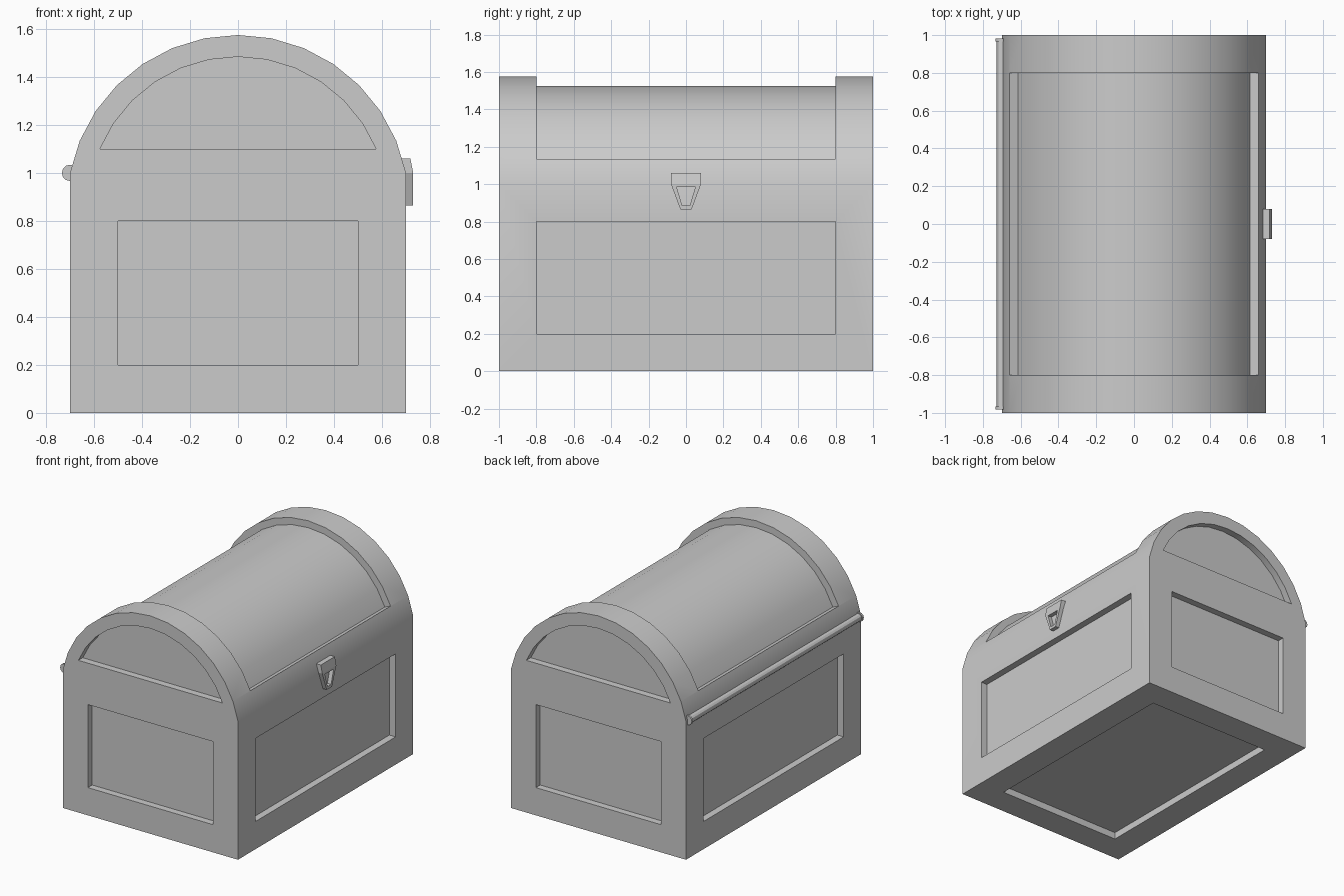
import bpy, bmesh, math

if "Cube" in bpy.data.objects:
    bpy.data.objects.remove(bpy.data.objects["Cube"])

R, CZ, STEP = 0.7137, 0.8608, math.radians(11.25)   # lid is part of a 32-sided circle


def loft(name, rings):
    """Closed solid through a list of equal-length vertex rings."""
    bm = bmesh.new()
    rows = [[bm.verts.new(p) for p in ring] for ring in rings]
    n = len(rows[0])
    for a, b in zip(rows, rows[1:]):
        for i in range(n):
            bm.faces.new((a[i], a[(i + 1) % n], b[(i + 1) % n], b[i]))
    bm.faces.new(rows[0])
    bm.faces.new(rows[-1])
    bmesh.ops.recalc_face_normals(bm, faces=bm.faces)
    mesh = bpy.data.meshes.new(name)
    bm.to_mesh(mesh)
    bm.free()
    obj = bpy.data.objects.new(name, mesh)
    bpy.context.collection.objects.link(obj)
    return obj


def prism(name, xz, y0, y1):
    return loft(name, [[(x, y, z) for x, z in xz] for y in (y0, y1)])


def box(name, x0, x1, y0, y1, z0, z1):
    return prism(name, [(x0, z0), (x1, z0), (x1, z1), (x0, z1)], y0, y1)


def arc(r, k0, k1):
    return [(r * math.cos(k * STEP), CZ + r * math.sin(k * STEP)) for k in range(k0, k1 + 1)]


def activate(obj):
    bpy.ops.object.select_all(action='DESELECT')
    obj.select_set(True)
    bpy.context.view_layer.objects.active = obj


def carve(obj, cutter):
    cutter.hide_render = True
    mod = obj.modifiers.new("recess", 'BOOLEAN')
    mod.operation, mod.solver, mod.object = 'DIFFERENCE', 'EXACT', cutter
    activate(obj)
    bpy.ops.object.modifier_apply(modifier=mod.name)
    bpy.data.objects.remove(cutter)


def smooth(obj):
    activate(obj)
    bpy.ops.object.shade_smooth_by_angle(angle=math.radians(30))


# Chest body with rounded lid
chest = prism("chest", [(-0.7, 0), (0.7, 0)] + arc(R, 1, 15), -1, 1)

# Sunken panels on the four sides and the half-round lid ends
D = 0.05
for s in (-1, 1):
    ys = sorted((s * (1 - D), s * 1.2))
    xs = sorted((s * (0.7 - D), s * 0.9))
    carve(chest, box("end_panel", -0.5, 0.5, *ys, 0.2, 0.8))
    carve(chest, box("side_panel", *xs, -0.8, 0.8, 0.2, 0.8))
    carve(chest, prism("lid_end_panel", arc(0.623, 2, 14), *ys))

# Sunken underside and curved lid top
carve(chest, box("bottom_panel", -0.5, 0.5, -0.8, 0.8, -0.2, D))
carve(chest, prism("lid_top_panel", arc(R - D, 2, 14) + arc(0.9, 2, 14)[::-1], -0.8, 0.8))
smooth(chest)

# Latch: tapered plate, bent at the lid seam, with a cut-out
rows = [(0.865, 0.03, 0.69, 0.73), (1.0, 0.08, 0.69, 0.73), (1.06, 0.08, 0.675, 0.718)]
latch = loft("latch", [[(xb, -w, z), (xf, -w, z), (xf, w, z), (xb, w, z)] for z, w, xb, xf in rows])
hole = [(0.885, 0.02), (0.985, 0.05)]
carve(latch, loft("latch_hole", [[(0.6, -w, z), (0.8, -w, z), (0.8, w, z), (0.6, w, z)] for z, w in hole]))


# Hinge rod along the back seam with a wider knob at each end
def disc(r, y):
    return [(-0.7 + r * math.cos(i * math.pi / 6), y, 1 + r * math.sin(i * math.pi / 6)) for i in range(12)]


smooth(loft("hinge_rod", [disc(0.027, -0.97), disc(0.027, 0.97)]))
for s, side in ((-1, "front"), (1, "back")):
    smooth(loft("hinge_knob_" + side, [disc(0.034, s * 0.967), disc(0.034, s * 0.982)]))
